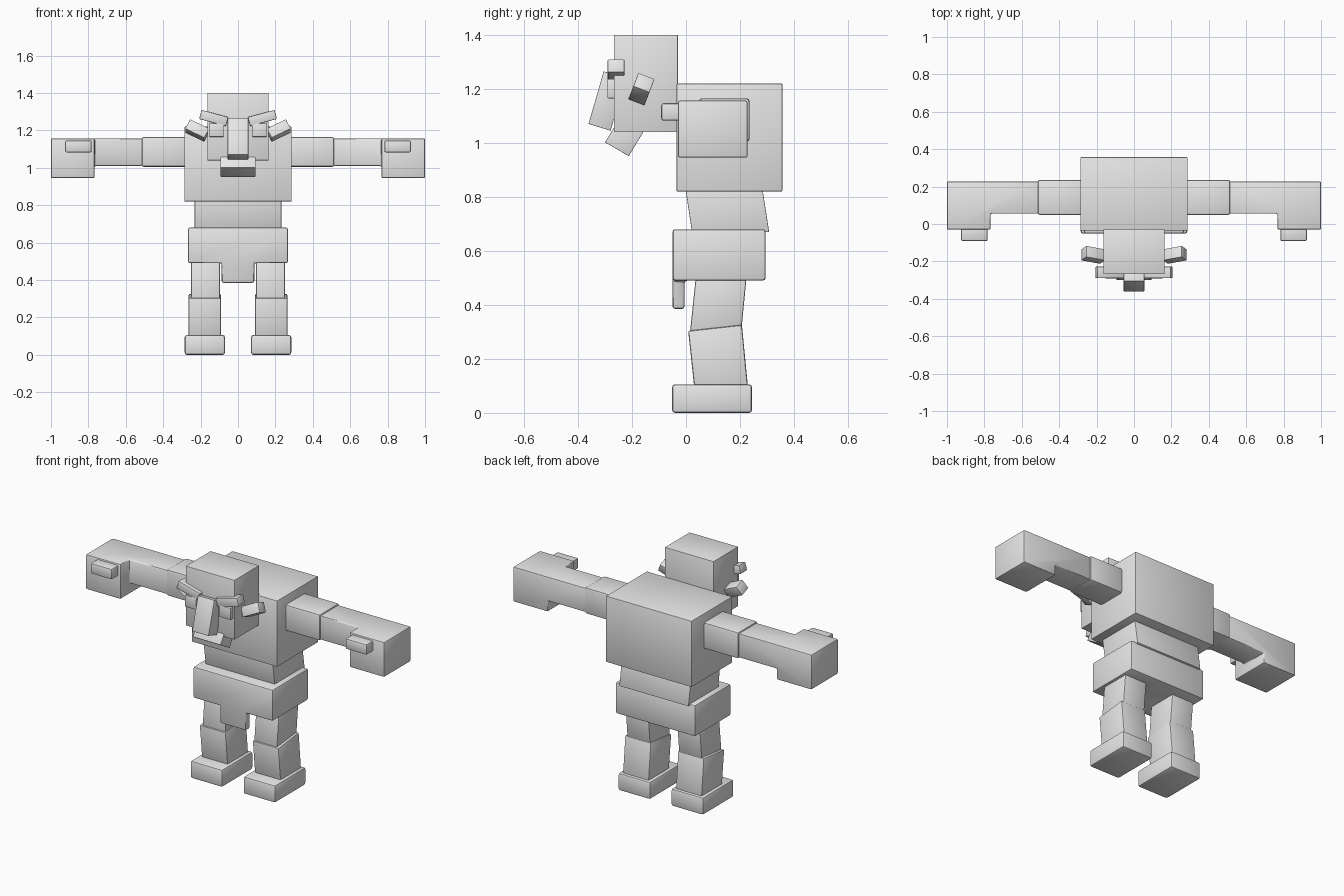
import bpy, bmesh, math
from mathutils import Matrix, Vector

if "Cube" in bpy.data.objects:
    bpy.data.objects.remove(bpy.data.objects["Cube"])

grey = bpy.data.materials.new("plain_grey")
grey.diffuse_color = (0.8, 0.8, 0.8, 1)
grey.use_nodes = True
grey.node_tree.nodes["Principled BSDF"].inputs["Base Color"].default_value = grey.diffuse_color


def finish(name, bm, bevel=0.0, mirror=False, matrix=None):
    """Clean, bevel, place and optionally mirror a part across x = 0."""
    bmesh.ops.remove_doubles(bm, verts=bm.verts, dist=1e-5)
    bmesh.ops.recalc_face_normals(bm, faces=bm.faces)
    bmesh.ops.dissolve_limit(bm, angle_limit=0.02, verts=bm.verts, edges=bm.edges)
    if bevel:
        bmesh.ops.bevel(bm, geom=bm.edges[:], offset=bevel, segments=2,
                        profile=0.5, affect='EDGES')
    if matrix:
        bm.transform(matrix)
    mesh = bpy.data.meshes.new(name)
    bm.to_mesh(mesh)
    bm.free()
    mesh.materials.append(grey)
    ob = bpy.data.objects.new(name, mesh)
    bpy.context.collection.objects.link(ob)
    bpy.ops.object.select_all(action='DESELECT')
    ob.select_set(True)
    bpy.context.view_layer.objects.active = ob
    bpy.ops.object.shade_smooth_by_angle(angle=math.radians(40))
    if mirror:
        ob.modifiers.new("mirror", 'MIRROR').use_mirror_merge = False
    return ob


def blocks(name, xs, ys, zs, keep=lambda i, j, k: True, **kw):
    """Outer skin of the kept cells of a small grid; two values per axis give a box."""
    bm = bmesh.new()
    axes = (xs, ys, zs)
    cells = {(i, j, k) for i in range(len(xs) - 1) for j in range(len(ys) - 1)
             for k in range(len(zs) - 1) if keep(i, j, k)}
    for c in cells:
        for a in range(3):
            for s in (0, 1):
                n = list(c)
                n[a] += 2 * s - 1
                if tuple(n) in cells:
                    continue
                b, d = (a + 1) % 3, (a + 2) % 3
                ring = []
                for u, v in ((0, 0), (1, 0), (1, 1), (0, 1)):
                    p = [0, 0, 0]
                    p[a] = axes[a][c[a] + s]
                    p[b] = axes[b][c[b] + u]
                    p[d] = axes[d][c[d] + v]
                    ring.append(bm.verts.new(p))
                bm.faces.new(ring)
    return finish(name, bm, **kw)


def prism(name, x0, x1, profile, **kw):
    """Side profile of (y, z) points extruded along x."""
    bm = bmesh.new()
    face = bm.faces.new([bm.verts.new((x0, y, z)) for y, z in profile])
    out = bmesh.ops.extrude_face_region(bm, geom=[face])
    bmesh.ops.translate(bm, vec=(x1 - x0, 0, 0),
                        verts=[v for v in out["geom"] if isinstance(v, bmesh.types.BMVert)])
    return finish(name, bm, **kw)


def tilted_box(name, centre, size, rotation, **kw):
    x, y, z = (s / 2 for s in size)
    return blocks(name, (-x, x), (-y, y), (-z, z),
                  matrix=Matrix.Translation(Vector(centre)) @ rotation, **kw)


def turn(deg, axis):
    return Matrix.Rotation(math.radians(deg), 4, axis)


# Body
blocks("torso", (-0.287, 0.287), (-0.035, 0.357), (0.82, 1.22), bevel=0.004)
prism("waist", -0.232, 0.232, [(-0.005, 0.85), (0.025, 0.65), (0.308, 0.67), (0.28, 0.85)],
      bevel=0.003)
blocks("pelvis_with_loincloth", (-0.267, -0.087, 0.087, 0.267), (-0.05, -0.005, 0.295),
       (0.385, 0.49, 0.68), lambda i, j, k: k == 1 or (i == 1 and j == 0), bevel=0.01)

# Arms
blocks("upper_arm", (0.27, 0.515), (0.048, 0.236), (1.005, 1.165), bevel=0.012, mirror=True)
blocks("forearm_with_hand", (0.51, 0.767, 1.0), (-0.03, 0.055, 0.228), (0.945, 1.01, 1.157),
       lambda i, j, k: i == 1 or (j == 1 and k == 1), bevel=0.008, mirror=True)
blocks("thumb", (0.782, 0.925), (-0.092, 0.0), (1.082, 1.147), bevel=0.01, mirror=True)

# Legs
prism("thigh", 0.096, 0.25, [(0.038, 0.52), (0.015, 0.30), (0.206, 0.315), (0.226, 0.52)],
      bevel=0.006, mirror=True)
prism("shin", 0.09, 0.265, [(0.008, 0.304), (0.032, 0.08), (0.231, 0.08), (0.207, 0.326)],
      bevel=0.008, mirror=True)
blocks("foot", (0.07, 0.285), (-0.052, 0.245), (0.004, 0.11), bevel=0.012, mirror=True).location.z = -0.004

# Head and face
blocks("head", (-0.163, 0.163), (-0.267, -0.03), (1.04, 1.40), bevel=0.002)
prism("nose", -0.055, 0.055, [(-0.305, 1.265), (-0.361, 1.07), (-0.279, 1.045), (-0.223, 1.24)],
      bevel=0.002)
prism("jaw", -0.093, 0.093, [(-0.30, 1.002), (-0.212, 0.951), (-0.155, 1.045), (-0.243, 1.096)],
      bevel=0.002)
blocks("eye", (0.077, 0.153), (-0.291, -0.25), (1.165, 1.237), bevel=0.004, mirror=True)
tilted_box("brow", (0.13, -0.259, 1.266), (0.148, 0.062, 0.05), turn(-15, 'Y'),
           bevel=0.004, mirror=True)
tilted_box("ear", (0.218, -0.165, 1.199), (0.115, 0.064, 0.06),
           turn(-21, 'X') @ turn(-27, 'Y'), bevel=0.003, mirror=True)
